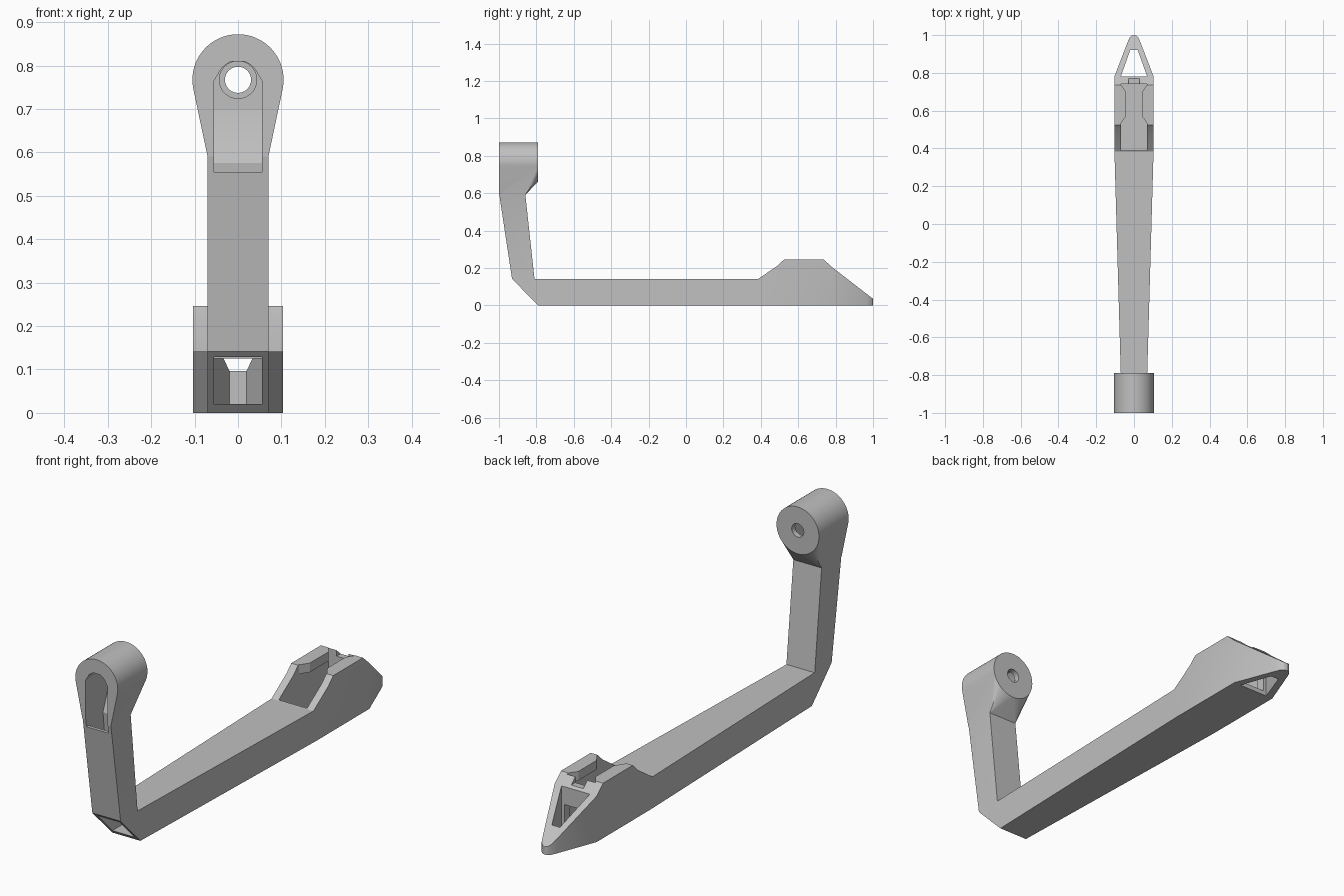
import bpy, bmesh, math

cube = bpy.data.objects.get("Cube")
if cube:
    bpy.data.objects.remove(cube, do_unlink=True)

grey = bpy.data.materials.new("plain_grey")
grey.use_nodes = True
GREY = (0.53, 0.53, 0.53, 1.0)
grey.diffuse_color = GREY
for node in grey.node_tree.nodes:
    if node.type == 'BSDF_PRINCIPLED':
        node.inputs["Base Color"].default_value = GREY


def make(name, bm):
    bmesh.ops.recalc_face_normals(bm, faces=bm.faces[:])
    mesh = bpy.data.meshes.new(name)
    bm.to_mesh(mesh)
    bm.free()
    mesh.materials.append(grey)
    obj = bpy.data.objects.new(name, mesh)
    bpy.context.collection.objects.link(obj)
    return obj


def prism(name, pts, axis, a, b):
    """Extrude a 2D outline from a to b along the x, y or z axis."""
    place = {'x': lambda p, t: (t, p[0], p[1]),
             'y': lambda p, t: (p[0], t, p[1]),
             'z': lambda p, t: (p[0], p[1], t)}[axis]
    bm = bmesh.new()
    lo = [bm.verts.new(place(p, a)) for p in pts]
    hi = [bm.verts.new(place(p, b)) for p in pts]
    bm.faces.new(lo)
    bm.faces.new(hi)
    n = len(pts)
    for i in range(n):
        j = (i + 1) % n
        bm.faces.new((lo[i], lo[j], hi[j], hi[i]))
    return make(name, bm)


def mirrored(half):
    """Close a half outline (x >= 0) by mirroring it across x = 0."""
    return half + [(-x, v) for x, v in reversed(half) if x > 0]


def box(name, x, y0, y1, z0, z1):
    return prism(name, [(-x, y0), (x, y0), (x, y1), (-x, y1)], 'z', z0, z1)


def circle(r, n=64):
    return [(r * math.cos(2 * math.pi * i / n), EYE_Z + r * math.sin(2 * math.pi * i / n))
            for i in range(n)]


def boolean(target, tool, operation):
    mod = target.modifiers.new("cut", 'BOOLEAN')
    mod.operation = operation
    mod.solver = 'EXACT'
    mod.object = tool
    bpy.context.view_layer.update()
    deps = bpy.context.evaluated_depsgraph_get()
    mesh = bpy.data.meshes.new_from_object(target.evaluated_get(deps))
    target.modifiers.clear()
    target.data = mesh
    bpy.data.objects.remove(tool, do_unlink=True)


EYE_Z = 0.767

# Arm and post: side profile trimmed by the plan outline
side = [(-0.79, 0), (1.02, 0), (1.02, 0.03), (1.0, 0.035), (0.78, 0.205),
        (0.735, 0.246), (0.525, 0.246), (0.49, 0.212), (0.385, 0.141),
        (-0.81, 0.141), (-0.862, 0.62), (-0.998, 0.62), (-0.998, 0.59), (-0.93, 0.141)]
bracket = prism("bracket_arm", side, 'x', -0.2, 0.2)
plan = mirrored([(0.07, -1.1), (0.07, -0.79), (0.104, 0.40), (0.104, 0.78),
                 (0.033, 0.965), (0.024, 0.986), (0.012, 0.997), (0, 1.0)])
boolean(bracket, prism("plan_trim", plan, 'z', -0.1, 1.0), 'INTERSECT')

# Round eye head blending down into the post
bm = bmesh.new()
for y in (-1.0, -0.79):
    for x, z in circle(0.105):
        bm.verts.new((x, y, z))
for x in (-0.07, 0.07):
    for y in (-1.0, -0.86):
        bm.verts.new((x, y, 0.59))
bmesh.ops.convex_hull(bm, input=bm.verts[:])
bmesh.ops.dissolve_limit(bm, angle_limit=0.01, verts=bm.verts[:], edges=bm.edges[:])
boolean(bracket, make("eye_head", bm), 'UNION')

# Hollow channel running from the head, down the post and along the arm
channel = [(-1.05, 0.555), (-0.978, 0.555), (-0.917, 0.125), (-0.96, 0.125),
           (-0.96, 0.02), (0.80, 0.02), (0.80, 0.125), (-0.825, 0.125),
           (-0.876, 0.575), (-0.83, 0.695), (-0.83, 0.74), (-1.05, 0.74)]
pocket = mirrored([(0.055, 0.70), (0.055, 0.765), (0.037, 0.795), (0.018, 0.809)])
# Open slot in the tail, flared at both ends under two rails
slot = mirrored([(0.07, 0.388), (0.07, 0.53), (0.043, 0.57), (0.043, 0.70), (0.07, 0.74)])
# Tapered window through the sloped tip
window = mirrored([(0.07, 0.78), (0.02, 0.92)])

cutters = [
    prism("channel_cut", channel, 'x', -0.055, 0.055),
    prism("head_pocket_cut", pocket, 'y', -1.05, -0.83),
    prism("eye_seat_cut", circle(0.043), 'y', -0.9, -0.815),
    prism("eye_hole_cut", circle(0.03), 'y', -1.1, -0.7),
    prism("tail_slot_cut", slot, 'z', 0.02, 0.4),
    box("tail_cavity_cut", 0.07, 0.50, 0.74, 0.02, 0.205),
    box("rear_notch_cut", 0.03, 0.70, 0.85, 0.215, 0.4),
    prism("tip_window_cut", window, 'z', -0.1, 0.4),
]
for cutter in cutters:
    cutter.hide_render = True
    boolean(bracket, cutter, 'DIFFERENCE')

# Smooth round surfaces, sharp edges elsewhere
bpy.ops.object.select_all(action='DESELECT')
bracket.select_set(True)
bpy.context.view_layer.objects.active = bracket
bpy.ops.object.shade_smooth_by_angle(angle=math.radians(25))
